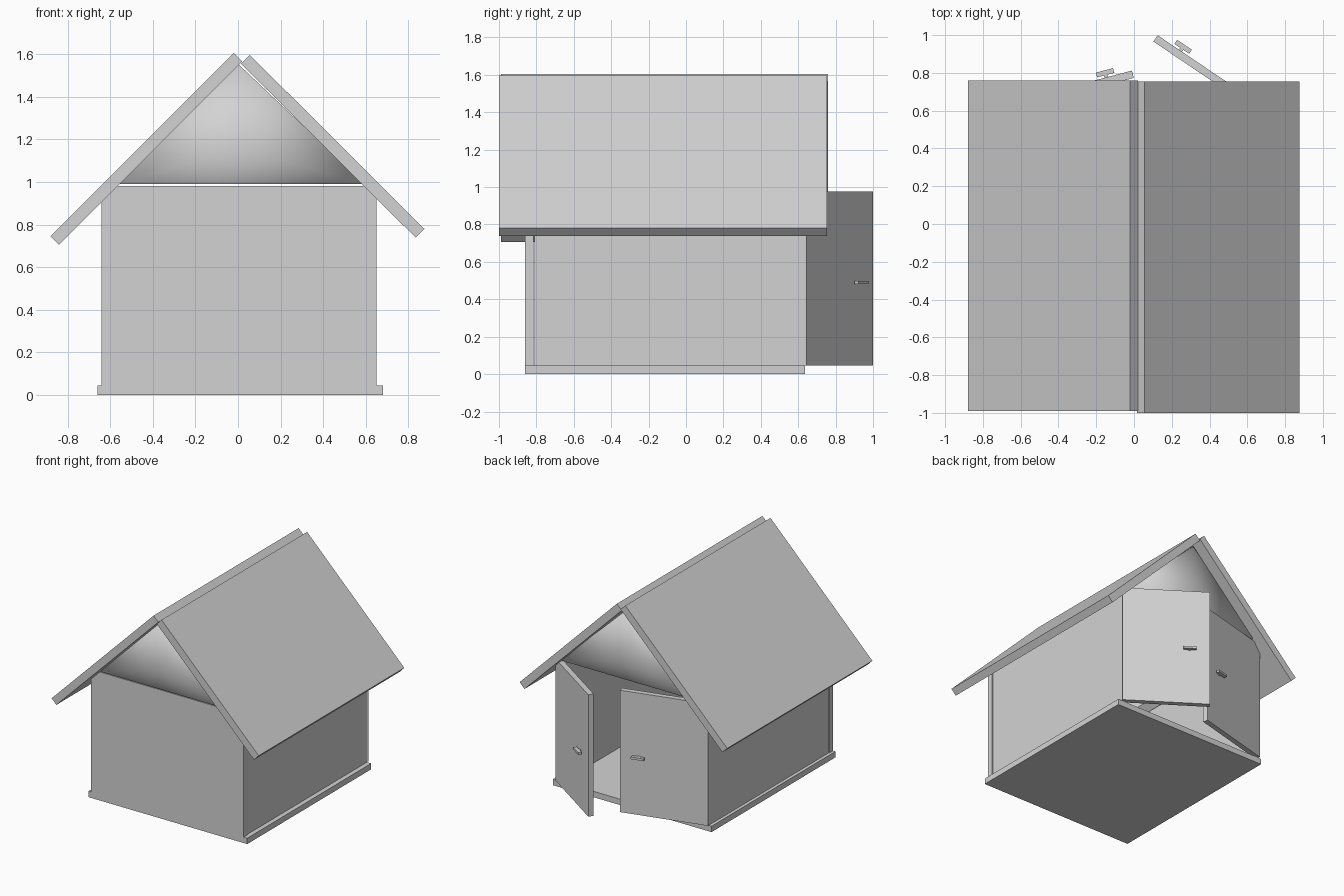
import bpy, bmesh, math
from mathutils import Matrix, Vector

cube = bpy.data.objects.get("Cube")
if cube:
    bpy.data.objects.remove(cube, do_unlink=True)

grey = bpy.data.materials.new("plain grey")
grey.use_nodes = True
colour = (0.65, 0.65, 0.65, 1)
grey.diffuse_color = colour
grey.node_tree.nodes["Principled BSDF"].inputs["Base Color"].default_value = colour


def finish(name, bm):
    bmesh.ops.recalc_face_normals(bm, faces=bm.faces)
    mesh = bpy.data.meshes.new(name)
    bm.to_mesh(mesh)
    bm.free()
    mesh.materials.append(grey)
    ob = bpy.data.objects.new(name, mesh)
    bpy.context.collection.objects.link(ob)
    return ob


def box(name, low, high, matrix=Matrix()):
    low, high = Vector(low), Vector(high)
    bm = bmesh.new()
    bmesh.ops.create_cube(bm, size=1)
    bmesh.ops.scale(bm, vec=high - low, verts=bm.verts)
    bmesh.ops.translate(bm, vec=(low + high) / 2, verts=bm.verts)
    bm.transform(matrix)
    return finish(name, bm)


def prism(name, profile, y0, y1, fan=False):
    """Extrude an x-z profile along y, with fan caps if wanted."""
    bm = bmesh.new()
    face = bm.faces.new([bm.verts.new((x, y0, z)) for x, z in profile])
    ext = bmesh.ops.extrude_face_region(bm, geom=[face], use_keep_orig=True)
    bmesh.ops.translate(bm, vec=(0, y1 - y0, 0),
                        verts=[v for v in ext["geom"] if isinstance(v, bmesh.types.BMVert)])
    if fan:
        caps = [f for f in bm.faces if len({round(v.co.y, 4) for v in f.verts}) == 1]
        bmesh.ops.poke(bm, faces=caps)
    return finish(name, bm)


# Floor and walls
box("floor", (-0.66, -0.86, 0), (0.68, 0.635, 0.045))
box("front_wall", (-0.64, -0.86, 0.005), (0.65, -0.815, 0.98))
box("right_wall", (-0.635, -0.81, 0.045), (-0.59, 0.635, 0.93))
box("left_wall", (0.60, -0.81, 0.045), (0.645, 0.635, 0.94))

# Roof boards, one overlapping the other at the ridge
prism("right_roof", [(-0.88, 0.745), (-0.84, 0.705), (0.02, 1.565), (-0.02, 1.605)], -0.99, 0.76)
prism("left_roof", [(0.875, 0.78), (0.835, 0.738), (0.015, 1.555), (0.055, 1.597)], -1.0, 0.755)

# Loft filling the gables, softly shaded
loft = prism("loft", [(-0.57, 0.99), (0.595, 0.99), (0.003, 1.552)], -0.87, 0.67, fan=True)
for p in loft.data.polygons:
    p.use_smooth = True


# Open doors: local x runs from hinge to tip, side gives the outward direction
def door(name, hinge, angle, length, side, grip):
    m = Matrix.Translation(hinge) @ Matrix.Rotation(math.radians(angle), 4, "Z")
    box(name, (0, min(0, -side * 0.04), 0), (length, max(0, -side * 0.04), 0.93), m)
    near, far = sorted((side * 0.012, side * 0.038))
    box(name + "_handle", (grip - 0.047, near, 0.435), (grip + 0.047, far, 0.452), m)
    near, far = sorted((0, side * 0.02))
    box(name + "_handle_post", (grip - 0.01, near, 0.438), (grip + 0.01, far, 0.449), m)


door("right_door", (-0.64, 0.647, 0.047), 14.7, 0.65, 1, 0.51)
door("left_door", (0.65, 0.645, 0.047), 146, 0.633, -1, 0.487)
